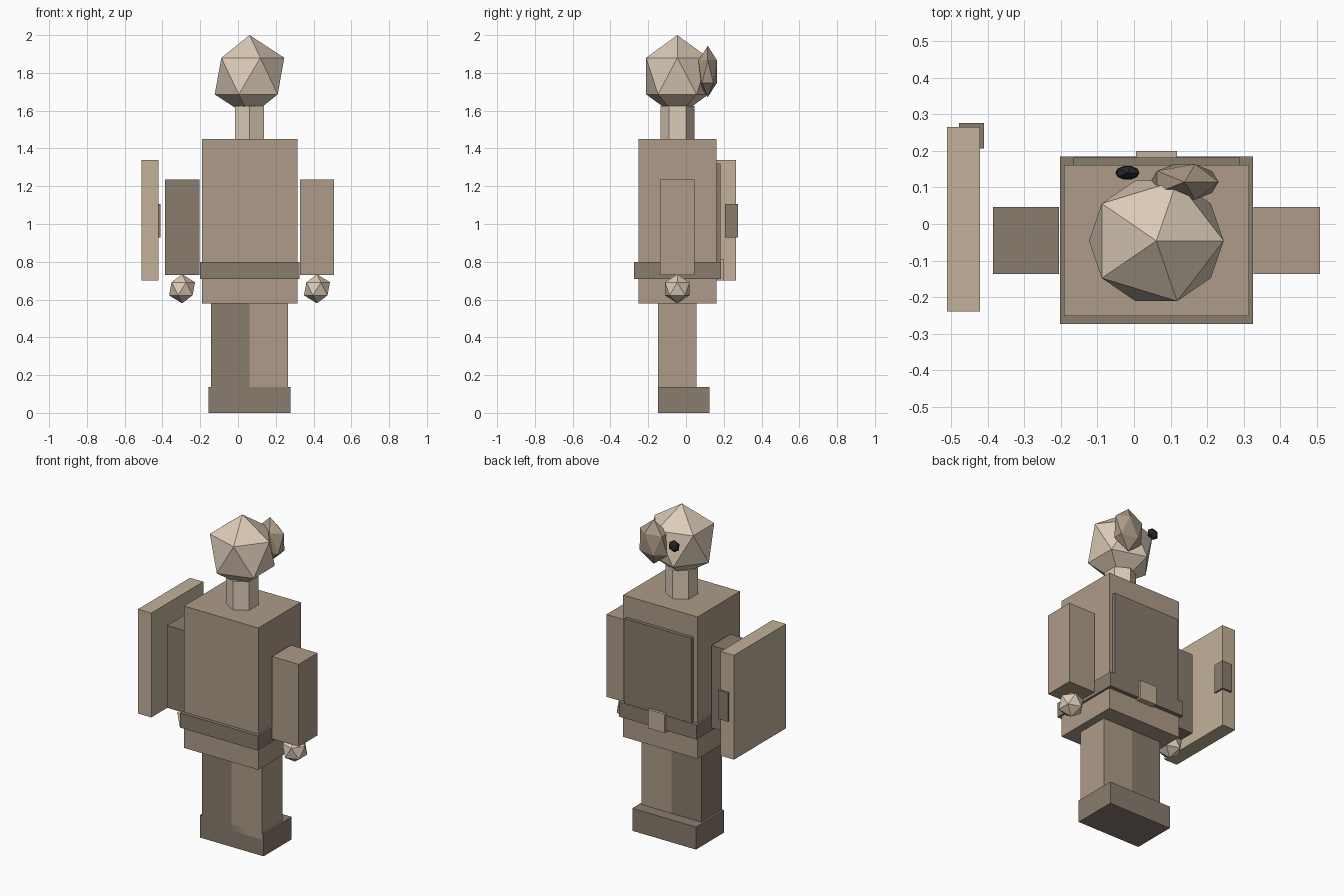
import bpy

if "Cube" in bpy.data.objects:
    bpy.data.objects.remove(bpy.data.objects["Cube"])

CX, CY = 0.061, -0.046  # body axis


def material(name, r, g, b):
    m = bpy.data.materials.new(name)
    m.diffuse_color = (r, g, b, 1)
    m.use_nodes = True
    m.node_tree.nodes["Principled BSDF"].inputs["Base Color"].default_value = m.diffuse_color
    return m


TAN = material("tan", 0.42, 0.33, 0.25)
DARK = material("dark", 0.25, 0.20, 0.155)
PALE = material("pale", 0.54, 0.44, 0.32)
SKIN = material("skin", 0.72, 0.60, 0.48)
BLACK = material("black", 0.02, 0.02, 0.025)


def finish(name, mat):
    ob = bpy.context.object
    ob.name = name
    ob.data.materials.append(mat)
    bpy.ops.object.transform_apply(location=False, rotation=False, scale=True)
    return ob


def box(name, x, y, z, mat):
    """Box from (min, max) ranges."""
    bpy.ops.mesh.primitive_cube_add(size=1, location=[sum(r) / 2 for r in (x, y, z)])
    bpy.context.object.scale = [r[1] - r[0] for r in (x, y, z)]
    return finish(name, mat)


def ball(name, loc, radii, mat):
    """Flat-faced icosahedron."""
    bpy.ops.mesh.primitive_ico_sphere_add(subdivisions=1, radius=1, location=loc)
    bpy.context.object.scale = radii
    return finish(name, mat)


# Boots and legs
box("boots", (-0.155, 0.277), (-0.148, 0.125), (0, 0.138), DARK)
box("left_leg", (-0.142, CX), (-0.148, 0.055), (0.10, 0.58), DARK)
box("right_leg", (CX, 0.265), (-0.148, 0.055), (0.10, 0.58), TAN)

# Torso, belt, plate and buckle
box("torso", (-0.191, 0.314), (-0.252, 0.161), (0.58, 1.45), TAN)
box("belt", (-0.202, 0.326), (-0.274, 0.185), (0.71, 0.80), DARK)
box("chest_plate", (-0.165, 0.29), (0.14, 0.182), (0.76, 1.32), DARK)
box("buckle", (0.005, 0.118), (0.165, 0.199), (0.70, 0.815), PALE)

# Arms and hands
for side, s, mat in (("left", -1, DARK), ("right", 1, TAN)):
    x = sorted((CX + s * 0.266, CX + s * 0.447))
    box(side + "_arm", x, (-0.137, 0.046), (0.73, 1.235), mat)
    ball(side + "_hand", (CX + s * 0.357, CY, 0.657), (0.077, 0.077, 0.077), SKIN)

# Neck
bpy.ops.mesh.primitive_cylinder_add(vertices=6, radius=0.09, depth=0.18,
                                    location=(CX, CY, 1.535))
finish("neck", SKIN)

# Head and face details
ball("head", (CX, CY, 1.783), (0.206, 0.194, 0.217), SKIN)
ball("side_lump", (0.138, 0.115, 1.807), (0.104, 0.057, 0.136), TAN)
ball("eye", (-0.018, 0.14, 1.83), (0.037, 0.022, 0.037), BLACK)

# Shield and boss
box("shield", (-0.511, -0.421), (-0.239, 0.265), (0.70, 1.34), PALE)
box("shield_boss", (-0.478, -0.41), (0.207, 0.276), (0.928, 1.105), DARK)
